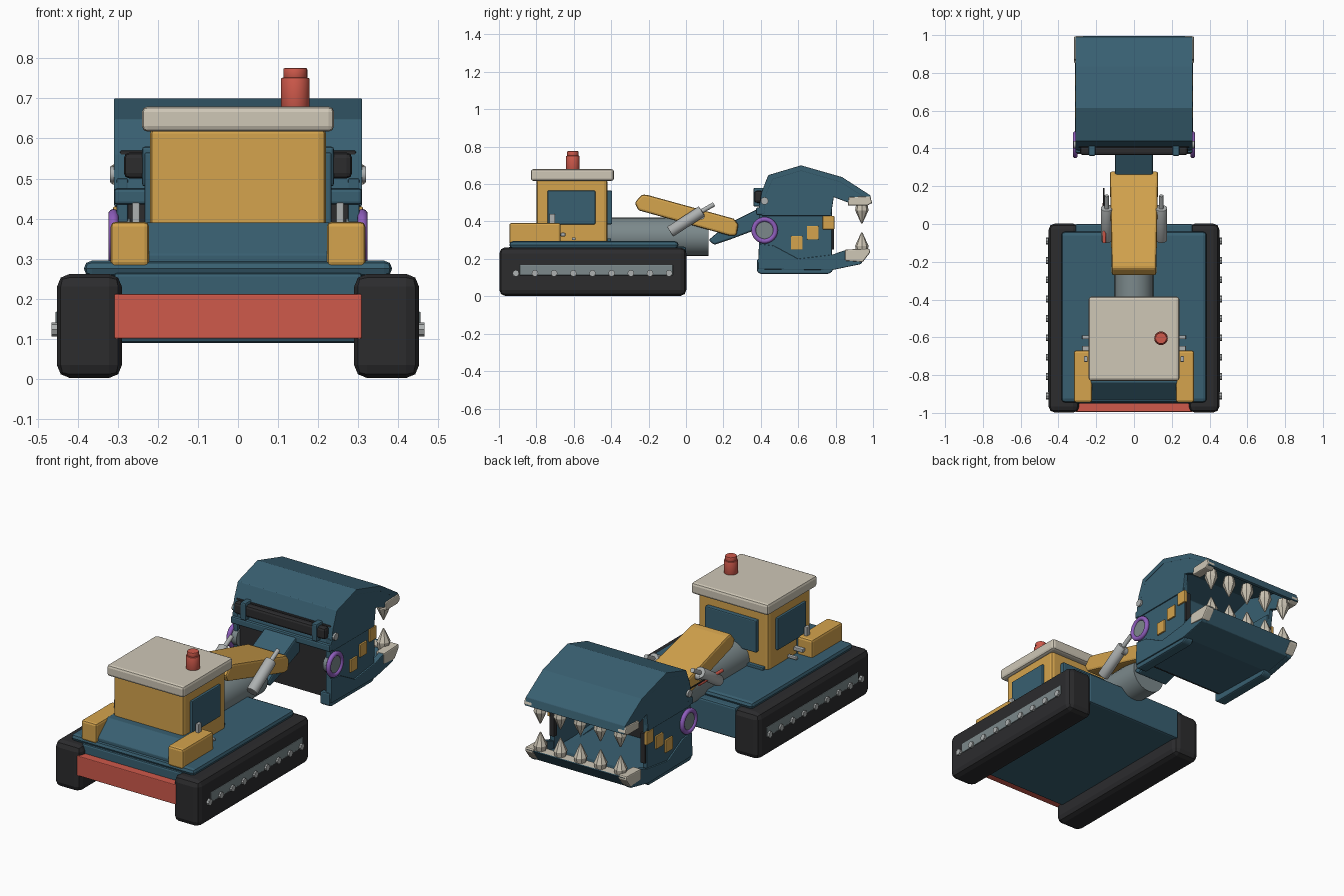
import bpy, bmesh, math
from mathutils import Vector


def material(name, rgb):
    m = bpy.data.materials.new(name)
    m.diffuse_color = (*rgb, 1)
    return m


BLUE = material("steel blue", (0.040, 0.115, 0.165))
YELLOW = material("machine yellow", (0.66, 0.37, 0.075))
BEIGE = material("bone beige", (0.62, 0.57, 0.47))
RED = material("signal red", (0.62, 0.10, 0.07))
BLACK = material("rubber black", (0.025, 0.025, 0.027))
GREY = material("steel grey", (0.20, 0.25, 0.26))
PALE = material("pale metal", (0.42, 0.44, 0.44))
PURPLE = material("purple", (0.27, 0.11, 0.50))


def finish(name, bm, mat, bevel=0, segments=2):
    bmesh.ops.recalc_face_normals(bm, faces=bm.faces)
    me = bpy.data.meshes.new(name)
    bm.to_mesh(me)
    bm.free()
    me.materials.append(mat)
    ob = bpy.data.objects.new(name, me)
    bpy.context.collection.objects.link(ob)
    if bevel:
        mod = ob.modifiers.new("bevel", "BEVEL")
        mod.width = bevel
        mod.segments = segments
        mod.limit_method = "ANGLE"
        mod.angle_limit = math.radians(35)
    return ob


def prism(name, profile, x0, x1, mat, bevel=0):
    """Side profile of (y, z) points drawn out along x."""
    bm = bmesh.new()
    face = bm.faces.new([bm.verts.new((x0, y, z)) for y, z in profile])
    new = bmesh.ops.extrude_face_region(bm, geom=[face])["geom"]
    for v in new:
        if isinstance(v, bmesh.types.BMVert):
            v.co.x = x1
    return finish(name, bm, mat, bevel)


def box(name, x0, x1, y0, y1, z0, z1, mat, bevel=0.008):
    return prism(name, [(y0, z0), (y1, z0), (y1, z1), (y0, z1)], x0, x1, mat, bevel)


def rod(name, a, b, r, mat, r2=None, sides=24, bevel=0):
    a, b = Vector(a), Vector(b)
    bm = bmesh.new()
    bmesh.ops.create_cone(bm, cap_ends=True, segments=sides, radius1=r,
                          radius2=r if r2 is None else r2, depth=(b - a).length)
    bm.transform((b - a).to_track_quat("Z", "Y").to_matrix().to_4x4())
    bmesh.ops.translate(bm, verts=bm.verts, vec=(a + b) / 2)
    for f in bm.faces:
        f.smooth = len(f.verts) == 4 and sides > 12
    return finish(name, bm, mat, bevel)


# Hull, deck and bumper
box("hull", -0.31, 0.31, -0.95, 0.0, 0.09, 0.265, BLUE, 0.01)
deck = box("deck", -0.385, 0.385, -0.945, -0.04, 0.255, 0.295, BLUE, 0.02)
bumper = box("bumper", -0.31, 0.31, -0.995, -0.945, 0.10, 0.212, RED, 0.004)
for v in bumper.data.vertices:
    if v.co.y > -0.96:
        v.co.x *= 0.93

# Engine hood
prism("hood", [(-0.93, 0.28), (-0.93, 0.31), (-0.84, 0.39), (-0.67, 0.39), (-0.67, 0.28)],
      -0.23, 0.23, BLUE, 0.004)

# Cab
box("cab", -0.22, 0.22, -0.80, -0.42, 0.28, 0.63, YELLOW, 0.018)
box("cab_base", -0.20, 0.20, -0.68, -0.40, 0.28, 0.31, BLUE, 0.005)
box("roof", -0.24, 0.24, -0.83, -0.385, 0.617, 0.68, BEIGE, 0.014)
box("rear_window", -0.16, 0.16, -0.425, -0.395, 0.385, 0.565, BLUE, 0.006)
rod("beacon", (0.143, -0.605, 0.675), (0.143, -0.605, 0.752), 0.036, RED, bevel=0.005)
rod("beacon_cap", (0.143, -0.605, 0.75), (0.143, -0.605, 0.776), 0.030, RED, bevel=0.004)

# Rotating drum that carries the arm
rod("arm_drum", (0, -0.42, 0.318), (0, 0.12, 0.318), 0.102, GREY, sides=32)

# Boom and forearm
boom = prism("boom", [(-0.275, 0.50), (-0.235, 0.545), (-0.20, 0.54), (0.255, 0.415),
                      (0.28, 0.385), (0.27, 0.325), (0.23, 0.325), (-0.255, 0.46)],
             -0.128, 0.128, YELLOW, 0.012)
for v in boom.data.vertices:
    if v.co.y < -0.19:
        v.co.x *= 0.92
prism("forearm", [(0.12, 0.30), (0.15, 0.275), (0.24, 0.305), (0.44, 0.38),
                  (0.44, 0.475), (0.38, 0.465), (0.22, 0.385)], -0.10, 0.10, BLUE, 0.01)
rod("hose", (-0.157, -0.10, 0.40), (-0.157, 0.11, 0.40), 0.009, RED, sides=12)
rod("hose_end", (-0.160, 0.0, 0.41), (-0.160, 0.19, 0.41), 0.004, BLACK, sides=8)

# Upper jaw hood: a bent plate
prism("upper_jaw", [(0.385, 0.44), (0.405, 0.56), (0.44, 0.648), (0.615, 0.70), (0.835, 0.637),
                    (0.985, 0.54), (0.995, 0.495), (0.975, 0.495), (0.965, 0.52),
                    (0.825, 0.61), (0.615, 0.67), (0.465, 0.625), (0.43, 0.55), (0.42, 0.44)],
      -0.31, 0.31, BLUE, 0.003)

# Lower jaw: a shovel plate
prism("lower_jaw", [(0.42, 0.155), (0.78, 0.145), (0.935, 0.175), (0.985, 0.245),
                    (0.95, 0.24), (0.92, 0.205), (0.77, 0.175), (0.42, 0.185)],
      -0.31, 0.31, BLUE, 0.003)
box("lower_gum", -0.29, 0.29, 0.915, 0.975, 0.236, 0.243, BEIGE, 0)

# Back of the head
box("throat", -0.295, 0.295, 0.405, 0.435, 0.16, 0.57, BLACK, 0.004)
box("hitch_bar", -0.285, 0.285, 0.365, 0.41, 0.50, 0.565, BLACK, 0.014)
box("hitch_shelf", -0.31, 0.31, 0.375, 0.42, 0.435, 0.475, BLUE, 0.008)

# Teeth
for i in range(5):
    x = -0.25 + i * 0.125
    for label, z, d in (("upper", 0.505, -1), ("lower", 0.225, 1)):
        rod(label + "_tooth_root", (x, 0.94, z), (x, 0.94, z + 0.045 * d), 0.028, BEIGE,
            0.036, sides=8)
        rod(label + "_tooth", (x, 0.94, z + 0.045 * d), (x, 0.94, z + 0.115 * d), 0.036, BEIGE,
            0.004, sides=8)

# Everything that appears on both sides
for s, side in ((1, "right"), (-1, "left")):
    def sbox(name, x0, x1, *rest):
        return box(side + "_" + name, s * x0, s * x1, *rest)

    def splate(name, profile, x0, x1, mat, bevel=0.004):
        return prism(side + "_" + name, profile, s * x0, s * x1, mat, bevel)

    # Tracks with roller rail and bolts
    sbox("track", 0.29, 0.452, -0.998, 0.002, 0.002, 0.262, BLACK, 0.032)
    sbox("track_rail", 0.44, 0.456, -0.89, -0.07, 0.112, 0.168, GREY, 0.004)
    for i in range(9):
        y = -0.91 + i * 0.1025
        rod(side + "_track_bolt", (s * 0.44, y, 0.123), (s * 0.466, y, 0.123), 0.018, PALE,
            sides=8)

    # Fender boxes and cab fittings
    sbox("fender_box", 0.222, 0.318, -0.945, -0.67, 0.28, 0.392, YELLOW, 0.012)
    sbox("side_window", 0.21, 0.234, -0.74, -0.485, 0.385, 0.565, BLUE, 0.005)
    sbox("hand_grip", 0.245, 0.265, -0.73, -0.70, 0.385, 0.44, PALE, 0.004)
    sbox("step", 0.21, 0.275, -0.67, -0.645, 0.32, 0.34, PALE, 0.004)
    sbox("step_lower", 0.21, 0.275, -0.61, -0.59, 0.30, 0.315, PALE, 0.004)

    # Lift piston
    rod(side + "_piston_body", (s * 0.145, -0.085, 0.345), (s * 0.145, 0.085, 0.455), 0.031,
        PALE, bevel=0.004)
    rod(side + "_piston_rod", (s * 0.145, 0.08, 0.452), (s * 0.145, 0.15, 0.492), 0.012, PALE)
    rod(side + "_piston_pin", (s * 0.10, 0.08, 0.43), (s * 0.15, 0.08, 0.43), 0.02, PALE)

    # Head side walls: upper cheek, mid panel and lower cheek
    splate("upper_cheek", [(0.405, 0.43), (0.405, 0.56), (0.44, 0.645), (0.615, 0.697),
                           (0.835, 0.634), (0.985, 0.537), (0.985, 0.50), (0.87, 0.50),
                           (0.79, 0.53), (0.775, 0.43)], 0.285, 0.309, BLUE)
    splate("mid_panel", [(0.39, 0.18), (0.78, 0.18), (0.78, 0.50), (0.39, 0.50)],
           0.275, 0.303, BLUE)
    sbox("panel_edge", 0.268, 0.298, 0.765, 0.792, 0.25, 0.42, BLACK, 0.003)
    splate("lower_cheek", [(0.39, 0.28), (0.385, 0.145), (0.78, 0.14), (0.935, 0.172),
                           (0.98, 0.24), (0.855, 0.248), (0.78, 0.222), (0.60, 0.20),
                           (0.47, 0.27)], 0.28, 0.312, BLUE)
    splate("skid", [(0.38, 0.20), (0.38, 0.13), (0.40, 0.12), (0.765, 0.12), (0.785, 0.135),
                    (0.785, 0.17), (0.62, 0.18)], 0.245, 0.305, BLUE, 0.008)
    sbox("hitch_clamp", 0.205, 0.24, 0.36, 0.42, 0.48, 0.58, BLUE, 0.008)

    # Yellow markers climbing forward
    for i in range(3):
        y, z = 0.592 + i * 0.085, 0.286 + i * 0.054
        sbox("marker", 0.295, 0.312, y - 0.031, y + 0.031, z - 0.036, z + 0.036, YELLOW, 0.003)

    # Beige corner fangs
    splate("upper_corner", [(0.87, 0.53), (0.985, 0.535), (0.995, 0.50), (0.97, 0.485),
                            (0.865, 0.485)], 0.265, 0.317, BEIGE, 0.006)
    splate("lower_corner", [(0.85, 0.25), (0.98, 0.255), (0.985, 0.235), (0.945, 0.183),
                            (0.85, 0.19)], 0.265, 0.317, BEIGE, 0.006)

    # Jaw pivot with purple ring
    bpy.ops.mesh.primitive_torus_add(major_radius=0.058, minor_radius=0.013, major_segments=32,
                                     minor_segments=10, location=(s * 0.311, 0.42, 0.353),
                                     rotation=(0, math.pi / 2, 0))
    ring = bpy.context.object
    ring.name = side + "_pivot_ring"
    ring.data.materials.append(PURPLE)
    bpy.ops.object.shade_smooth()
    rod(side + "_pivot_cap", (s * 0.27, 0.42, 0.353), (s * 0.314, 0.42, 0.353), 0.05, GREY)
    rod(side + "_hitch_pin", (s * 0.28, 0.42, 0.51), (s * 0.32, 0.42, 0.51), 0.02, PALE)
